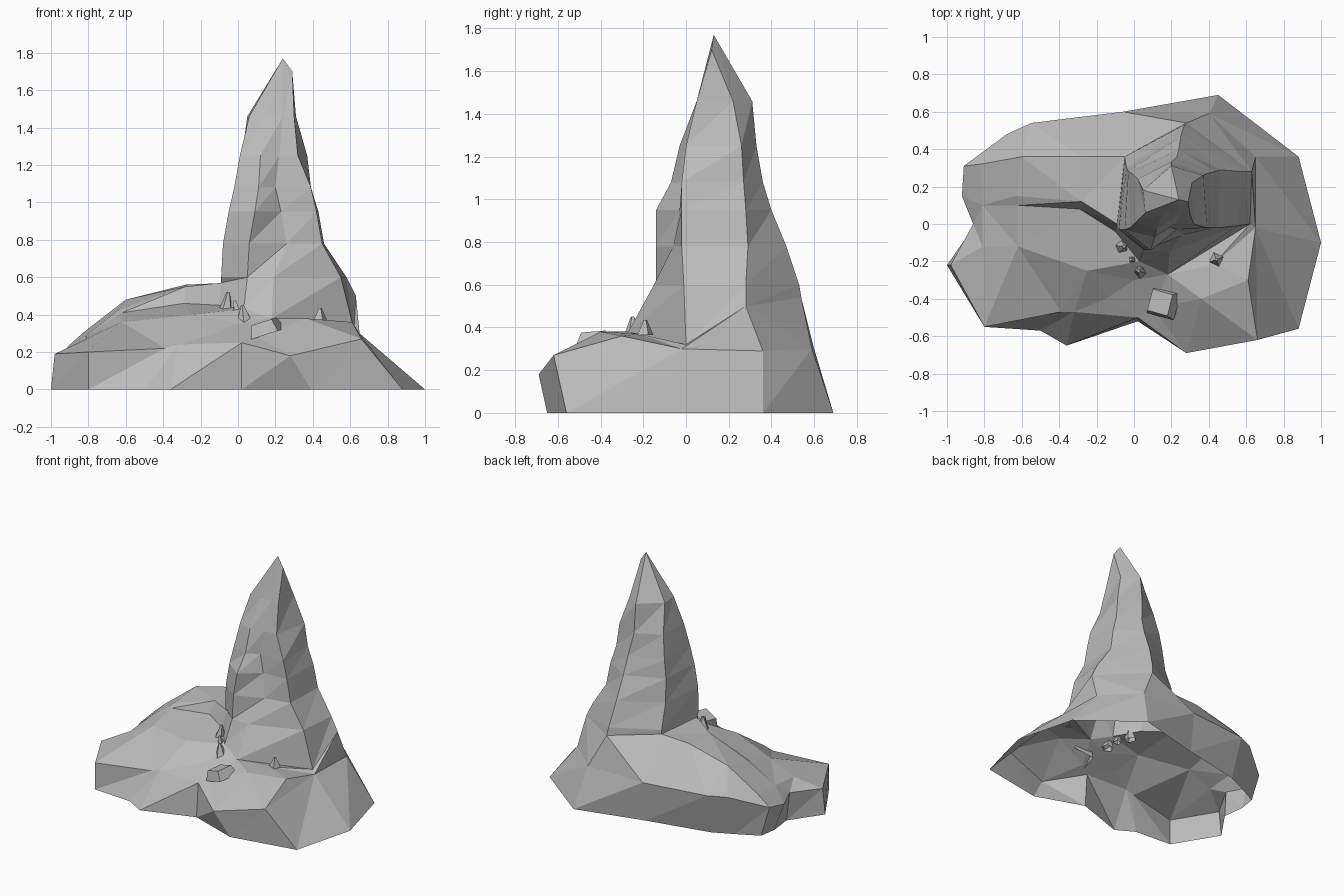
import bpy
import bmesh
import math
from mathutils import Vector, Matrix
from mathutils.geometry import delaunay_2d_cdt

cube = bpy.data.objects.get("Cube")
if cube:
    bpy.data.objects.remove(cube, do_unlink=True)

# One plain stone colour
STONE = (0.5, 0.5, 0.5, 1.0)
stone = bpy.data.materials.new("grey_stone")
stone.use_nodes = True
stone.diffuse_color = STONE
stone_shader = stone.node_tree.nodes["Principled BSDF"]
stone_shader.inputs["Base Color"].default_value = STONE
stone_shader.inputs["Roughness"].default_value = 0.9


def finish(bm, name):
    """Turn the faces outwards and store the mesh as a flat shaded object."""
    bmesh.ops.remove_doubles(bm, verts=bm.verts, dist=0.001)
    bmesh.ops.recalc_face_normals(bm, faces=bm.faces)
    bm.normal_update()
    if sum(face.normal.z * face.calc_area() for face in bm.faces) < 0:
        bmesh.ops.reverse_faces(bm, faces=bm.faces)
    mesh = bpy.data.meshes.new(name)
    bm.to_mesh(mesh)
    bm.free()
    mesh.materials.append(stone)
    obj = bpy.data.objects.new(name, mesh)
    bpy.context.collection.objects.link(obj)
    return obj


def bridge(bm, lower, upper):
    """Join two closed rings of vertices with a band of triangles."""
    count = len(lower)
    for i in range(count):
        j = (i + 1) % count
        bm.faces.new((lower[i], lower[j], upper[j]))
        bm.faces.new((lower[i], upper[j], upper[i]))


def loop_edges(start, count):
    """Index pairs that close a ring of points."""
    return [(start + i, start + (i + 1) % count) for i in range(count)]


# Base contours: shoreline on the ground, rim above it, shelves inside
shoreline = [
    (1, -.1), (.88, .36), (.45, .69), (-.06, .56), (-.53, .46), (-.68, .39),
    (-.84, .31), (-.86, .18), (-.84, .01), (-1, -.22), (-.8, -.55),
    (-.5, -.57), (-.36, -.65), (.02, -.52), (.39, -.65), (.88, -.56),
]
rim = [
    (.65, -.02, .3), (.65, .36, .29), (.4, .59, .3), (-.06, .6, .3),
    (-.55, .54, .31), (-.68, .48, .31), (-.91, .31, .23), (-.92, .15, .2),
    (-.86, 0, .21), (-.98, -.22, .19), (-.8, -.55, .2), (-.39, -.47, .22),
    (-.32, -.47, .24), (.02, -.5, .25), (.28, -.69, .18), (.66, -.62, .27),
]
back_ridge = [
    (-.28, .36, .56), (-.6, .36, .48), (-.82, .32, .31),
    (-.81, .1, .29), (-.63, .15, .43), (-.28, .12, .55),
]
plateau = [
    (-.81, -.12, .27), (-.62, .1, .41), (-.29, .08, .46), (-.1, -.04, .45),
    (-.62, -.12, .36), (-.25, -.25, .4), (-.15, -.4, .29), (0, -.3, .35),
    (.1, -.45, .28), (.36, -.4, .38), (.42, -.22, .37), (.61, -.3, .36),
]

# Spire ridge lines: a foot on the base, then points on shared levels
levels = (.6, .78, .95, 1.08, 1.25, 1.46)
tip = (.24, .13, 1.77)
shoulder = (.29, .12, 1.7)
front_right = [(.62, 0, .32), (.55, -.01), (.45, -.02), (.42, -.02), (.39, -.02), (.32, 0), (.3, .05)]
right = [(.63, .28, .5), (.58, .28), (.46, .29), (.43, .28), (.39, .27), (.37, .26), (.31, .22)]
back = [(.28, .54, .54), (.27, .53), (.25, .47), (.24, .4), (.23, .36), (.2, .33), (.2, .31)]
back_left = [(-.05, .36, .57), (-.05, .36), (-.04, .3), (-.03, .28), (-.01, .27), (.02, .24), (.05, .18)]
front_left = [(-.09, 0, .57), (-.09, -.02), (-.08, -.03), (-.05, -.03), (-.02, -.02), (.01, .01), (.06, .06)]
front = [(.03, -.2, .43), (.05, -.14), (.06, -.14), (.09, -.14), (.11, -.07), (.12, -.03), (.15, .05)]
groove = [(.18, -.27, .38), (.19, -.15), (.26, -.06), (.23, -.03), (.2, -.02), (.22, 0), (.24, .05)]
ridges = (front_right, right, back, back_left, front_left, front, groove)

# Spire skin
bm = bmesh.new()
columns = []
for ridge in ridges:
    end = shoulder if ridge in (front_right, right) else tip
    path = [ridge[0]] + [(x, y, z) for (x, y), z in zip(ridge[1:], levels)] + [end]
    columns.append([bm.verts.new(p) for p in path])
rings = list(zip(*columns))
for lower, upper in zip(rings, rings[1:]):
    bridge(bm, lower, upper)

# Base sides
shore_verts = [bm.verts.new((x, y, 0)) for x, y in shoreline]
rim_verts = [bm.verts.new(p) for p in rim]
bridge(bm, shore_verts, rim_verts)

# Base top: triangulated between the rim and the foot of the spire
feet = list(rings[0])
shelf_verts = [bm.verts.new(p) for p in back_ridge + plateau]
top_verts = rim_verts + feet + shelf_verts
flat_points = [Vector(v.co.xy) for v in top_verts]
borders = loop_edges(0, len(rim)) + loop_edges(len(rim), len(feet))
result = delaunay_2d_cdt(flat_points, borders, [], 1, 0.0001)
triangles, sources = result[2], result[3]
for triangle in triangles:
    corners = [top_verts[sources[i][0]] for i in triangle]
    if not all(corner in feet for corner in corners):
        bm.faces.new(corners)
finish(bm, "rock_base_and_spire")


# Loose stones: small tapered chunks, open where they sit in the ground
def loose_stone(name, place, radius, height, taper, sides, turn, lean):
    bm = bmesh.new()
    bmesh.ops.create_cone(
        bm, segments=sides, radius1=radius, radius2=radius * taper,
        depth=height, cap_ends=True)
    bm.normal_update()
    floor = [face for face in bm.faces if face.normal.z < -0.9]
    bmesh.ops.delete(bm, geom=floor, context="FACES_ONLY")
    spin = Matrix.Rotation(math.radians(turn), 4, "Z")
    tilt = Matrix.Rotation(math.radians(lean), 4, "Y")
    bm.transform(Matrix.Translation(place) @ tilt @ spin)
    finish(bm, name)


loose_stone("flat_stone", (.15, -.42, .33), .11, .07, .75, 4, 30, -18)
loose_stone("tall_stone", (-.06, -.12, .46), .045, .12, .2, 5, 10, 8)
loose_stone("middle_stone", (-.01, -.19, .43), .03, .09, .3, 4, 50, -10)
loose_stone("leaning_stone", (.03, -.25, .4), .045, .1, .2, 5, 30, -8)
loose_stone("lone_stone", (.44, -.19, .4), .04, .07, .2, 4, 20, 0)
